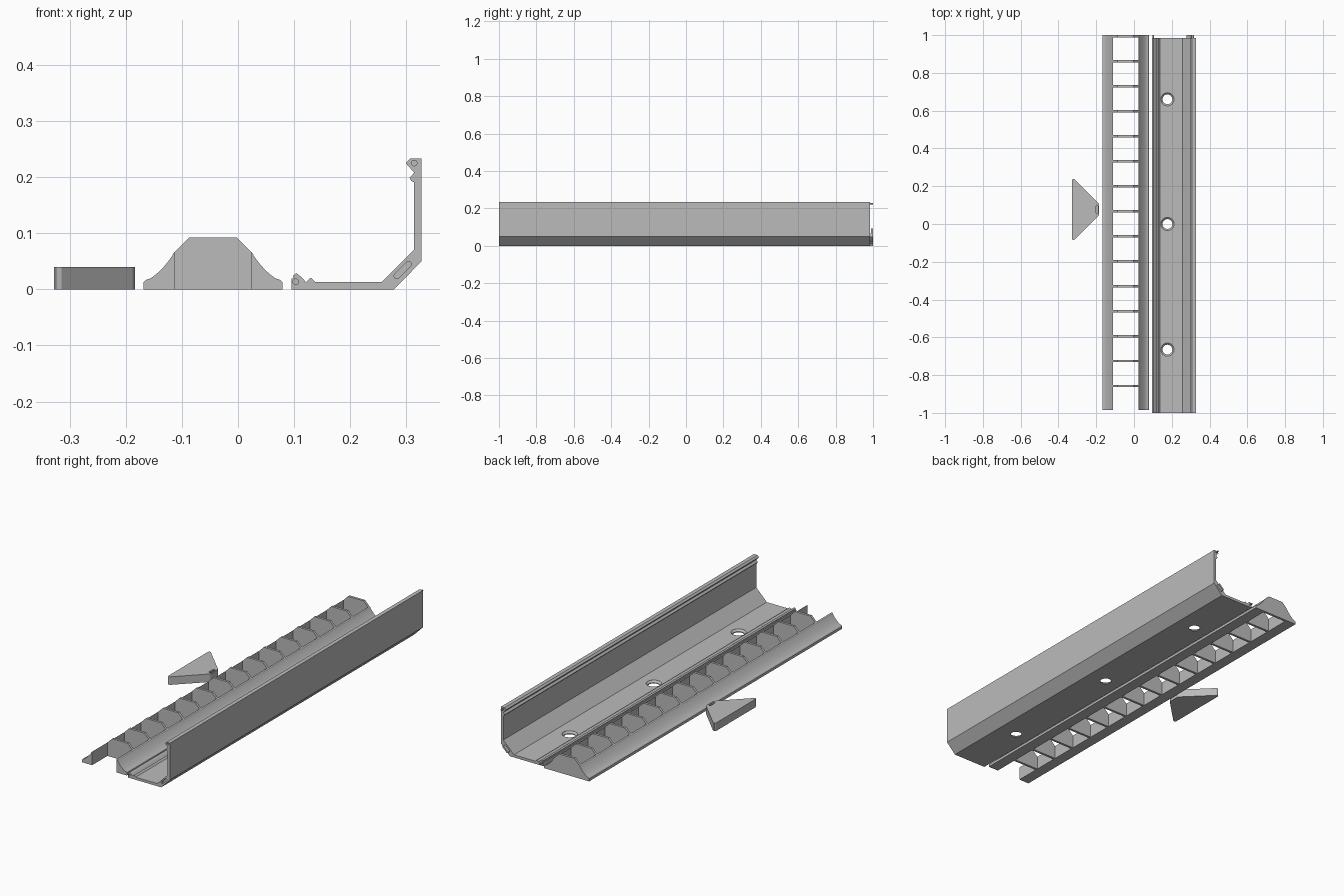
import bpy, bmesh, math
from mathutils import Vector

if "Cube" in bpy.data.objects:
    bpy.data.objects.remove(bpy.data.objects["Cube"])

grey = bpy.data.materials.new("light_grey")
grey.diffuse_color = (0.5, 0.5, 0.5, 1)
grey.use_nodes = True
grey.node_tree.nodes["Principled BSDF"].inputs["Base Color"].default_value = grey.diffuse_color


def prism(name, outline, start, length):
    """Extrude a closed 2D outline: start and length are 3D vectors, outline gives 3D points."""
    bm = bmesh.new()
    face = bm.faces.new([bm.verts.new(Vector(p) + Vector(start)) for p in outline])
    moved = bmesh.ops.extrude_face_region(bm, geom=[face])["geom"]
    bmesh.ops.translate(bm, vec=length, verts=[v for v in moved if isinstance(v, bmesh.types.BMVert)])
    bmesh.ops.recalc_face_normals(bm, faces=bm.faces)
    mesh = bpy.data.meshes.new(name)
    bm.to_mesh(mesh)
    bm.free()
    mesh.materials.append(grey)
    obj = bpy.data.objects.new(name, mesh)
    bpy.context.collection.objects.link(obj)
    return obj


def along_y(name, profile, y0, y1):
    return prism(name, [(x, 0, z) for x, z in profile], (0, y0, 0), (0, y1 - y0, 0))


def slot(a, b, r, n=10):
    """Rounded slot outline between two points; a circle when the points match."""
    ang = math.atan2(b[1] - a[1], b[0] - a[0])
    pts = []
    for c, base in ((b, ang - math.pi / 2), (a, ang + math.pi / 2)):
        for i in range(n):
            t = base + math.pi * (i + 0.5) / n
            pts.append((c[0] + r * math.cos(t), c[1] + r * math.sin(t)))
    return pts


def cut(target, cutter):
    cutter.hide_render = True
    cutter.hide_set(True)
    m = target.modifiers.new("cut", 'BOOLEAN')
    m.operation, m.solver, m.object = 'DIFFERENCE', 'EXACT', cutter


# Channel: floor, sloped corner, tall wall and snap ridges
channel = along_y("channel", [
    (0.095, 0), (0.278, 0), (0.327, 0.05), (0.327, 0.233), (0.307, 0.233),
    (0.299, 0.225), (0.314, 0.208), (0.306, 0.199), (0.309, 0.193), (0.314, 0.191),
    (0.314, 0.071), (0.256, 0.013), (0.138, 0.013), (0.130, 0.021), (0.121, 0.013),
    (0.114, 0.021), (0.104, 0.029), (0.098, 0.024), (0.099, 0.020), (0.095, 0.019)],
    -1.0, 0.985)

# Pins on the back end and matching sockets in the front end
joints = [((0.103, 0.0135), (0.103, 0.0135)), ((0.314, 0.225), (0.314, 0.225)),
          ((0.283, 0.024), (0.304, 0.045))]
for i, (a, b) in enumerate(joints):
    along_y(f"joint_pin_{i}", slot(a, b, 0.0042), 0.98, 1.0)
    cut(channel, along_y(f"socket_cutter_{i}", slot(a, b, 0.005), -1.02, -0.984))

# Countersunk screw holes in the floor
for i, y in enumerate((-0.665, 0.0, 0.66)):
    bm = bmesh.new()
    rings = []
    for r, z in ((0.026, -0.02), (0.026, 0.004), (0.035, 0.0125), (0.035, 0.03)):
        rings.append([bm.verts.new((0.177 + r * math.cos(k * math.tau / 32),
                                    y + r * math.sin(k * math.tau / 32), z)) for k in range(32)])
    for lo, hi in zip(rings, rings[1:]):
        for k in range(32):
            j = (k + 1) % 32
            bm.faces.new((lo[k], lo[j], hi[j], hi[k]))
    bm.faces.new(rings[0])
    bm.faces.new(rings[-1])
    bmesh.ops.recalc_face_normals(bm, faces=bm.faces)
    mesh = bpy.data.meshes.new("screw_hole_cutter")
    bm.to_mesh(mesh)
    bm.free()
    mesh.materials.append(grey)
    cutter = bpy.data.objects.new(f"screw_hole_cutter_{i}", mesh)
    bpy.context.collection.objects.link(cutter)
    cut(channel, cutter)

# Comb: two curved side rails, mirrored about the comb's middle
MID = -0.0445
rail = [(-0.112, 0), (-0.168, 0), (-0.168, 0.013), (-0.163, 0.0175), (-0.156, 0.0195),
        (-0.147, 0.026), (-0.138, 0.034), (-0.129, 0.044), (-0.122, 0.053),
        (-0.117, 0.060), (-0.116, 0.063), (-0.112, 0.067)]
along_y("left_rail", rail, -0.985, 1.0)
along_y("right_rail", [(2 * MID - x, z) for x, z in rail], -0.985, 1.0)

# Comb: evenly spaced cross ribs
rib = [(-0.112, 0), (-0.112, 0.067), (-0.087, 0.092), (-0.002, 0.092), (0.023, 0.067), (0.023, 0)]
for i in range(15):
    y = 0.994 - 0.1323 * i
    along_y(f"cross_rib_{i}", rib, y - 0.006, y + 0.006)

# Loose wedge with a blind slot near its tip
wedge = prism("wedge", [(x, y, 0) for x, y in [
    (-0.328, -0.078), (-0.324, -0.085), (-0.315, -0.083), (-0.188, 0.043), (-0.184, 0.052),
    (-0.184, 0.102), (-0.188, 0.111), (-0.315, 0.237), (-0.324, 0.239), (-0.328, 0.232)]],
    (0, 0, 0), (0, 0, 0.04))
cut(wedge, prism("wedge_slot_cutter",
                 [(x, y, 0) for x, y in slot((-0.196, 0.063), (-0.196, 0.091), 0.006)],
                 (0, 0, 0.015), (0, 0, 0.04)))
